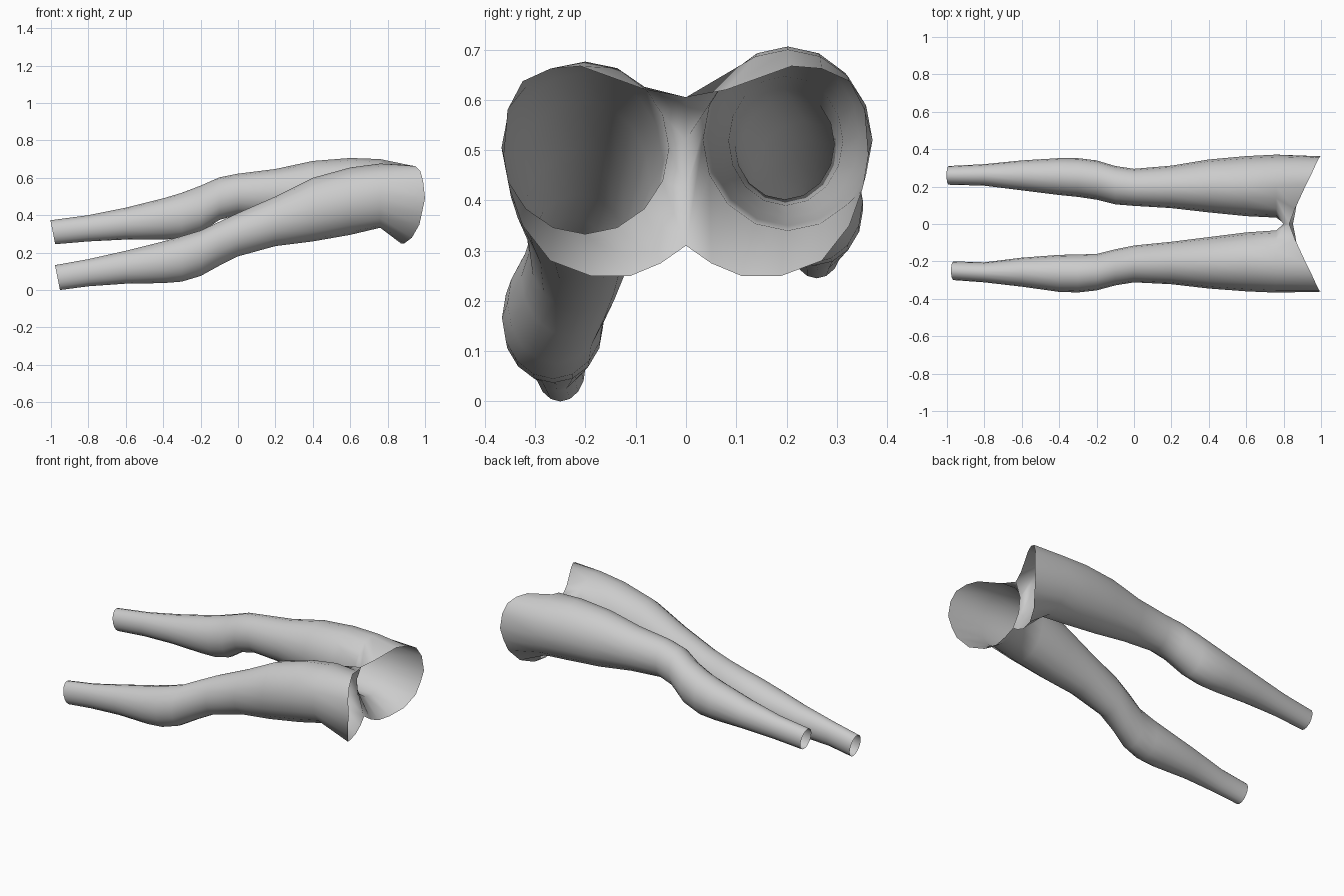
import bpy, bmesh, math

if "Cube" in bpy.data.objects:
    bpy.data.objects.remove(bpy.data.objects["Cube"], do_unlink=True)

SIDES = 16

# Sections along each leg: x, inner |y|, outer |y|, underside z, top z
RIGHT_LEG = [
    (-.965, .20, .30, .00, .133), (-.8, .205, .312, .02, .165),
    (-.6, .18, .335, .034, .21), (-.4, .165, .363, .037, .26),
    (-.3, .163, .366, .045, .288), (-.2, .16, .355, .075, .318),
    (-.1, .135, .328, .13, .365), (0, .115, .312, .18, .412),
    (.2, .095, .322, .235, .50), (.4, .07, .345, .26, .60),
    (.6, .045, .36, .295, .655), (.76, .034, .367, .333, .676),
]
LEFT_LEG = [
    (-.99, .21, .31, .245, .373), (-.8, .205, .32, .26, .40),
    (-.6, .18, .34, .27, .44), (-.4, .155, .352, .27, .49),
    (-.3, .145, .352, .275, .52), (-.2, .13, .34, .305, .558),
    (-.1, .105, .31, .375, .602), (0, .097, .295, .402, .622),
    (.2, .085, .312, .39, .647), (.4, .062, .345, .365, .69),
    (.6, .042, .363, .35, .706), (.76, .034, .371, .34, .70),
]

# Open hip edge, from the top round the outside to the crotch: x, |y|, z
HIP_EDGE = [
    (.92, .21, .667), (.95, .27, .662), (.975, .325, .637), (.99, .355, .58),
    (1, .362, .49), (.985, .35, .42), (.97, .325, .35), (.93, .27, .28),
    (.89, .19, .25), (.87, .11, .25), (.86, .05, .275), (.85, 0, .31),
    (.81, 0, .42), (.80, 0, .52), (.83, 0, .605), (.86, .08, .62),
]


def section(bm, row, side, slant):
    """One oval ring of the leg; slant tips it along x."""
    x, inner, outer, low, high = row
    ring = []
    for k in range(SIDES):
        a = math.tau * k / SIDES
        y = (inner + outer) / 2 + (outer - inner) / 2 * math.sin(a)
        dz = (high - low) / 2 * math.cos(a)
        ring.append(bm.verts.new((x - slant * dz, side * y, (low + high) / 2 + dz)))
    return ring


def add_leg(bm, rows, side):
    """Open tube from ankle to hip."""
    rings = [section(bm, row, side, .2 if i == 0 else 0) for i, row in enumerate(rows)]
    rings.append([bm.verts.new((x, side * y, z)) for x, y, z in HIP_EDGE])
    for a, b in zip(rings, rings[1:]):
        for k in range(SIDES):
            n = (k + 1) % SIDES
            quad = [a[k], a[n], b[n], b[k]]
            face = bm.faces.new(quad if side < 0 else quad[::-1])
            face.smooth = True


# Both legs, welded along the crotch
bm = bmesh.new()
add_leg(bm, RIGHT_LEG, -1)
add_leg(bm, LEFT_LEG, 1)
bmesh.ops.remove_doubles(bm, verts=bm.verts[:], dist=.0005)
mesh = bpy.data.meshes.new("legs")
bm.to_mesh(mesh)
bm.free()
legs = bpy.data.objects.new("legs", mesh)
bpy.context.collection.objects.link(legs)

# Plain light grey
grey = bpy.data.materials.new("light_grey")
grey.use_nodes = True
colour = (.6, .6, .6, 1)
grey.diffuse_color = colour
grey.node_tree.nodes["Principled BSDF"].inputs["Base Color"].default_value = colour
mesh.materials.append(grey)
